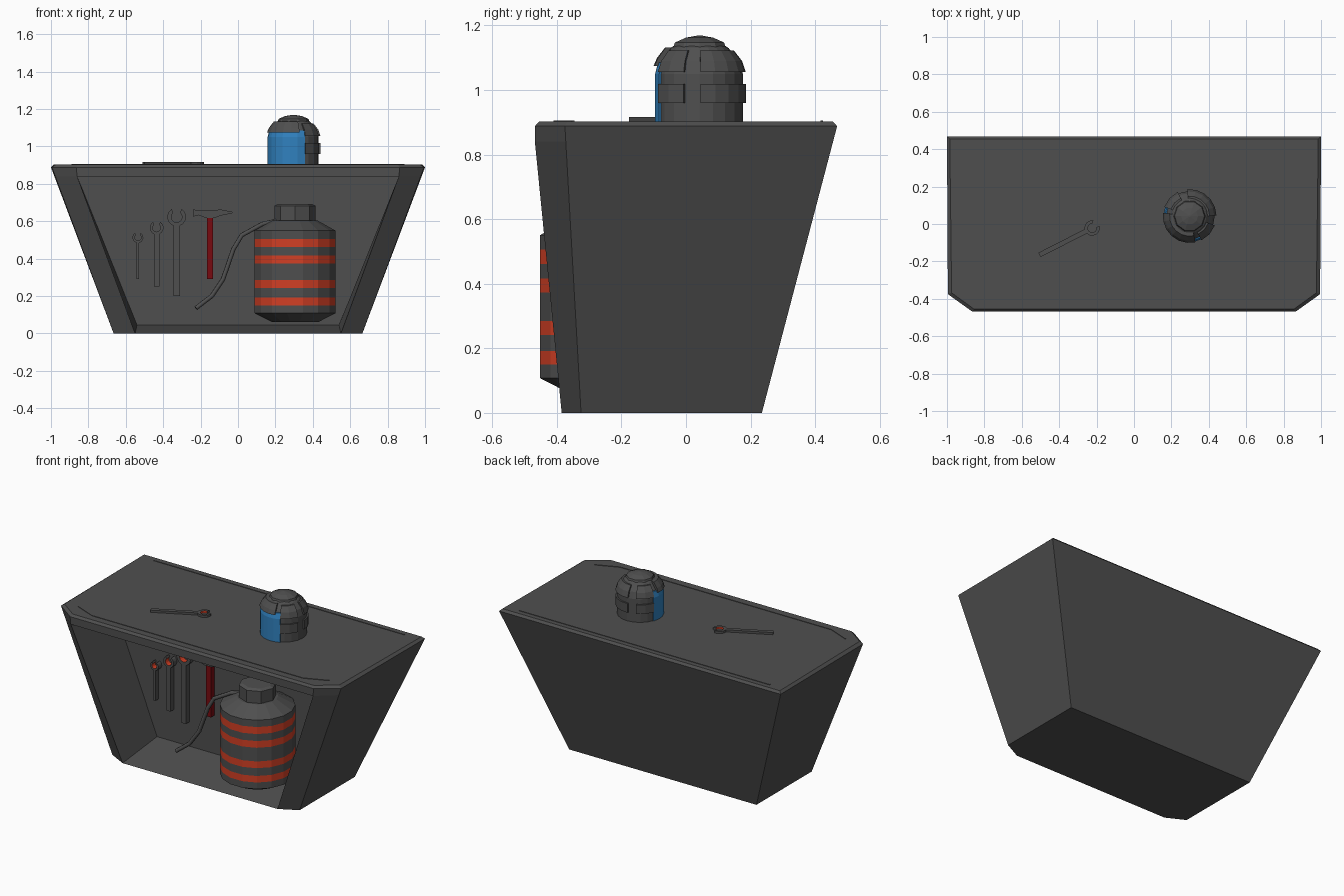
import bpy, bmesh, math
from mathutils import Matrix, Vector

if "Cube" in bpy.data.objects:
    bpy.data.objects.remove(bpy.data.objects["Cube"])


def material(name, rgb):
    m = bpy.data.materials.new(name)
    m.diffuse_color = (*rgb, 1)
    m.use_nodes = True
    m.node_tree.nodes["Principled BSDF"].inputs["Base Color"].default_value = m.diffuse_color
    return m


GRAY = material("dark gray", (0.078, 0.078, 0.078))
ORANGE = material("orange", (0.65, 0.05, 0.018))
BLUE = material("blue", (0.03, 0.22, 0.52))
RED = material("dark red", (0.19, 0.003, 0.005))


def build(name, verts, faces, mats=(GRAY,), rule=None, matrix=None):
    me = bpy.data.meshes.new(name)
    me.from_pydata([tuple(v) for v in verts], [], faces)
    for m in mats:
        me.materials.append(m)
    bm = bmesh.new()
    bm.from_mesh(me)
    if rule:
        for i, f in enumerate(bm.faces):
            f.material_index = rule(i, f)
    bmesh.ops.remove_doubles(bm, verts=bm.verts, dist=1e-5)
    bmesh.ops.recalc_face_normals(bm, faces=bm.faces)
    if matrix:
        bm.transform(matrix)
    bm.to_mesh(me)
    bm.free()
    ob = bpy.data.objects.new(name, me)
    bpy.context.collection.objects.link(ob)
    return ob


def box(name, x0, x1, y0, y1, z0, z1, mat=GRAY):
    v = [(x, y, z) for x in (x0, x1) for y in (y0, y1) for z in (z0, z1)]
    f = [(0, 1, 3, 2), (4, 6, 7, 5), (0, 4, 5, 1), (2, 3, 7, 6), (0, 2, 6, 4), (1, 5, 7, 3)]
    return build(name, v, f, (mat,))


def lathe(name, profile, n, cx, cy, mats=(GRAY,), rule=None, phase=0.0):
    v = [(cx + r * math.cos(phase + 2 * math.pi * k / n),
          cy + r * math.sin(phase + 2 * math.pi * k / n), z) for r, z in profile for k in range(n)]
    f = [(i * n + k, i * n + (k + 1) % n, (i + 1) * n + (k + 1) % n, (i + 1) * n + k)
         for i in range(len(profile) - 1) for k in range(n)]
    f += [tuple(range(n)), tuple(range((len(profile) - 1) * n, len(profile) * n))]
    return build(name, v, f, mats, rule)


def plate(name, a0, a1, outer, cx, cy, depth=0.012, mat=GRAY):
    """Curved plate: a strip profile swept between two angles in degrees."""
    ring = outer + [(r - depth, z) for r, z in reversed(outer)]
    n, steps = len(ring), max(2, round((a1 - a0) / 18))
    v = []
    for s in range(steps + 1):
        a = math.radians(a0 + (a1 - a0) * s / steps)
        v += [(cx + r * math.cos(a), cy + r * math.sin(a), z) for r, z in ring]
    f = [(s * n + k, s * n + (k + 1) % n, (s + 1) * n + (k + 1) % n, (s + 1) * n + k)
         for s in range(steps) for k in range(n)]
    f += [tuple(range(n)), tuple(range(steps * n, steps * n + n))]
    return build(name, v, f, (mat,))


def extrude(name, pts, depth, matrix, mats=(GRAY,), rule=None):
    """Flat outline in local xy raised along local z."""
    n = len(pts)
    v = [(x, y, 0) for x, y in pts] + [(x, y, depth) for x, y in pts]
    f = [(i, (i + 1) % n, n + (i + 1) % n, n + i) for i in range(n)]
    f += [tuple(range(n)), tuple(range(n, 2 * n))]
    return build(name, v, f, mats, rule, matrix)


# Bench shell with an open cavity in front
def bench_ring(half, z):
    return [Vector((x, y, z)) for x, y in half] + [Vector((-x, y, z)) for x, y in reversed(half)]


low = bench_ring([(0.665, 0.235), (0.665, -0.325), (0.55, -0.385)], 0)
rim = bench_ring([(1.0, 0.468), (0.995, -0.375), (0.865, -0.468)], 0.888)
top = bench_ring([(0.985, 0.455), (0.975, -0.368), (0.855, -0.455)], 0.902)
mid = [a.lerp(b, 0.84 / 0.888) for a, b in zip(low, rim)]
for i in (2, 3):                       # front rail drops straight down
    mid[i] = Vector((rim[i].x - math.copysign(0.005, rim[i].x), -0.468, 0.84))
verts = low + mid + rim + top
faces = [tuple(range(6)), tuple(range(18, 24))]
for r in range(3):
    for k in range(6):
        if (r, k) != (0, 2):
            faces.append((r * 6 + k, r * 6 + (k + 1) % 6, r * 6 + 6 + (k + 1) % 6, r * 6 + 6 + k))
WALL = -0.05
verts += [Vector((0.54, WALL, 0.045)), Vector((-0.54, WALL, 0.045)),
          Vector((-0.86, WALL, 0.84)), Vector((0.86, WALL, 0.84))]
front = (2, 3, 9, 8)
faces += [(front[k], front[(k + 1) % 4], 24 + (k + 1) % 4, 24 + k) for k in range(4)]
faces.append((24, 25, 26, 27))
build("bench", verts, faces)

# Thin edging strips on the bench top
box("back_edging", -0.89, 0.89, 0.416, 0.424, 0.9, 0.905)
strip = [(-0.89, -0.345), (-0.75, -0.403), (0.75, -0.403), (0.89, -0.345)]
extrude("front_edging", strip + [(x, y - 0.008) for x, y in reversed(strip)], 0.005,
        Matrix.Translation((0, 0, 0.9)))


# Wrenches: shaft and open jaw, orange inside the jaw
def wrench(name, length, shaft, head, depth, matrix, turn=0):
    R, r, n = head / 2, head * 0.29, 10
    hy = length - R * 0.95
    y0 = -math.sqrt(R * R - shaft * shaft / 4)
    gap = math.radians(32)
    t = math.radians(turn)
    start = math.atan2(y0, shaft / 2)
    end = math.pi / 2 + t - gap
    end2 = math.pi / 2 + t + gap
    stop = math.pi - start

    def arc(a, b, rad, m):
        return [(rad * math.cos(a + (b - a) * k / m), hy + rad * math.sin(a + (b - a) * k / m))
                for k in range(m + 1)]
    pts = [(-shaft / 2, 0), (shaft / 2, 0)] + arc(start, end, R, 6)
    first = len(pts)
    pts += arc(end - 0.12, end2 + 0.12 - 2 * math.pi, r, n)
    pts += arc(end2, stop, R, 6)
    extrude(name, pts, depth, matrix, (GRAY, ORANGE),
            lambda i, f: int(first <= i < first + n))


upright = Matrix.Rotation(math.pi / 2, 4, 'X')
for label, x, z, length, shaft, head in (("small", -0.535, 0.29, 0.25, 0.014, 0.058),
                                         ("medium", -0.435, 0.25, 0.35, 0.028, 0.074),
                                         ("large", -0.328, 0.20, 0.47, 0.034, 0.1)):
    wrench(label + "_wrench", length, shaft, head, 0.038,
           Matrix.Translation((x, WALL + 0.003, z)) @ upright)
wrench("bench_wrench", 0.355, 0.026, 0.082, 0.016,
       Matrix.Translation((-0.505, -0.165, 0.9)) @ Matrix.Rotation(math.radians(-63), 4, 'Z'), 22)

# Hammer
box("hammer_handle", -0.167, -0.133, WALL - 0.035, WALL + 0.002, 0.29, 0.625, RED)
extrude("hammer_head", [(-0.24, 0.625), (-0.21, 0.632), (-0.175, 0.618), (-0.125, 0.618), (-0.09, 0.63),
                        (-0.03, 0.643), (-0.03, 0.65), (-0.09, 0.662), (-0.21, 0.656), (-0.24, 0.664)],
        0.045, Matrix.Translation((0, WALL + 0.002, 0)) @ upright)

# Gas tank with orange stripes
TX, TY = 0.305, -0.237
stripes = [(0.15, 0.192), (0.242, 0.285), (0.373, 0.416), (0.461, 0.506)]
profile = [(0.125, 0.06), (0.22, 0.108)] + [(0.22, z) for s in stripes for z in s]
profile += [(0.22, 0.55), (0.12, 0.605)]
lathe("tank", profile, 16, TX, TY, (GRAY, ORANGE),
      lambda i, f: int(len(f.verts) == 4 and any(a < f.calc_center_median().z < b for a, b in stripes)),
      math.pi / 16)
lathe("tank_cap", [(0.11, 0.595), (0.11, 0.682), (0.09, 0.692)], 8, TX, TY)

# Hose
cu = bpy.data.curves.new("hose", 'CURVE')
cu.dimensions = '3D'
cu.bevel_depth = 0.013
cu.bevel_resolution = 1
cu.use_fill_caps = True
path = [(0.24, -0.24, 0.61), (0.13, -0.26, 0.585), (0.02, -0.27, 0.525), (-0.025, -0.27, 0.45),
        (-0.08, -0.28, 0.29), (-0.14, -0.29, 0.2), (-0.225, -0.305, 0.135)]
sp = cu.splines.new('POLY')
sp.points.add(len(path) - 1)
for p, co in zip(sp.points, path):
    p.co = (*co, 1)
cu.materials.append(GRAY)
bpy.context.collection.objects.link(bpy.data.objects.new("hose", cu))

# Welding helmet, turned to the front left
HX, HY, FACE = 0.297, 0.042, 228
dome = [(0.134, 0.9), (0.134, 1.05), (0.122, 1.09), (0.09, 1.13), (0.06, 1.15), (0.03, 1.157)]
lathe("helmet_shell", dome, 20, HX, HY)
plate("visor", FACE - 68, FACE + 68, [(0.139, 0.9), (0.139, 1.05), (0.13, 1.085)], HX, HY, 0.009, BLUE)
crown = [(0.144, 1.055), (0.132, 1.09), (0.107, 1.122)]
band = [(0.144, 0.96), (0.144, 1.018)]
for label, c, h in (("back", FACE - 180, 47), ("right", FACE + 90, 22), ("left", FACE - 90, 22)):
    plate(label + "_band", c - h, c + h, band, HX, HY)
    plate(label + "_crown_plate", c - h, c + h, crown, HX, HY)
plate("brow_plate", FACE - 55, FACE + 55, [(0.143, 1.075), (0.132, 1.1), (0.107, 1.132)], HX, HY, 0.018)
lathe("helmet_top", [(0.088, 1.125), (0.08, 1.147), (0.045, 1.162), (0.005, 1.169)], 10, HX, HY)
